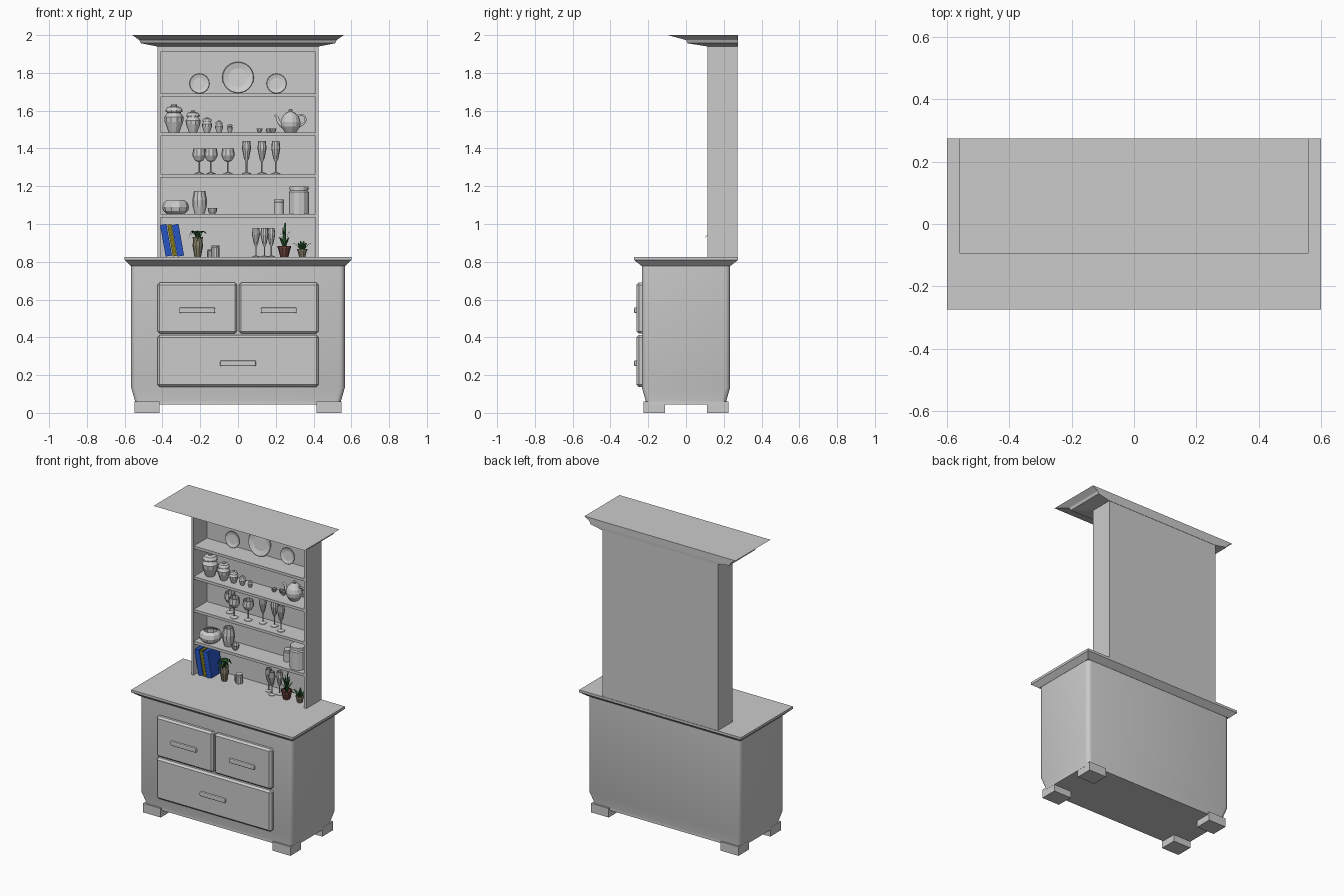
import bpy, bmesh, math
from mathutils import Vector

if "Cube" in bpy.data.objects:
    bpy.data.objects.remove(bpy.data.objects["Cube"])

def mat(name, r, g, b):
    m = bpy.data.materials.new(name)
    m.diffuse_color = (r, g, b, 1)
    m.use_nodes = True
    m.node_tree.nodes["Principled BSDF"].inputs["Base Color"].default_value = m.diffuse_color
    return m

BLUE = mat("book_blue", .02, .09, .55)
OLIVE = mat("book_olive", .2, .18, .01)
GREEN = mat("leaf_green", .02, .09, .025)
TAN = mat("pot_tan", .25, .23, .15)
CLAY = mat("pot_clay", .16, .06, .05)

def finish(name, bm, m=None, loc=(0, 0, 0), rot=(0, 0, 0), fix=True):
    if fix:
        bmesh.ops.recalc_face_normals(bm, faces=bm.faces)
    me = bpy.data.meshes.new(name)
    bm.to_mesh(me)
    bm.free()
    ob = bpy.data.objects.new(name, me)
    bpy.context.collection.objects.link(ob)
    ob.location, ob.rotation_euler = loc, rot
    if m:
        me.materials.append(m)
    return ob

def box(name, x, y, z, bevel=0, segs=1, m=None, rot=(0, 0, 0)):
    """Box from (min, max) ranges, with its origin at the centre."""
    bm = bmesh.new()
    bmesh.ops.create_cube(bm, size=1)
    bmesh.ops.scale(bm, vec=(x[1]-x[0], y[1]-y[0], z[1]-z[0]), verts=bm.verts)
    ob = finish(name, bm, m, ((x[0]+x[1])/2, (y[0]+y[1])/2, (z[0]+z[1])/2), rot)
    if bevel:
        b = ob.modifiers.new("bevel", 'BEVEL')
        b.width, b.segments = bevel, segs
    return ob

def loft(name, levels, r=0):
    """Stack of (rounded) rectangles: (half width, y min, y max, z)."""
    bm, rings = bmesh.new(), []
    for hx, y0, y1, z in levels:
        ring = []
        for i, (cx, cy) in enumerate([(hx, y1), (-hx, y1), (-hx, y0), (hx, y0)]):
            sx, sy = math.copysign(r, cx), r if cy == y1 else -r
            steps = 5 if r else 1
            for k in range(steps):
                a = math.radians(90*i + (90*k/4 if r else 0))
                ring.append(bm.verts.new((cx-sx+r*math.cos(a) if r else cx,
                                          cy-sy+r*math.sin(a) if r else cy, z)))
        rings.append(ring)
    n = len(rings[0])
    for a, b in zip(rings, rings[1:]):
        for i in range(n):
            bm.faces.new((a[i], a[(i+1) % n], b[(i+1) % n], b[i]))
    bm.faces.new(rings[0])
    bm.faces.new(rings[-1])
    return finish(name, bm)

def lathe(name, profile, loc, n=10, s=1, m=None, rot=(0, 0, 0)):
    """Turn a (radius, height) profile around z."""
    bm, rings = bmesh.new(), []
    for r, z in profile:
        rings.append([bm.verts.new((s*r*math.cos(2*math.pi*i/n), s*r*math.sin(2*math.pi*i/n), s*z))
                      for i in range(n if r else 1)])
    for a, b in zip(rings, rings[1:]):
        for i in range(n):
            j = (i+1) % n
            f = [a[i % len(a)], a[j % len(a)], b[j % len(b)], b[i % len(b)]]
            bm.faces.new(list(dict.fromkeys(f)))
    return finish(name, bm, m, loc, rot)

def tube(name, pts, radii, loc):
    cu = bpy.data.curves.new(name, 'CURVE')
    cu.dimensions, cu.bevel_depth, cu.bevel_resolution, cu.resolution_u = '3D', 1, 1, 4
    sp = cu.splines.new('BEZIER')
    sp.bezier_points.add(len(pts)-1)
    for bp, (x, z), r in zip(sp.bezier_points, pts, radii):
        bp.co, bp.radius = (x, 0, z), r
        bp.handle_left_type = bp.handle_right_type = 'AUTO'
    ob = bpy.data.objects.new(name, cu)
    bpy.context.collection.objects.link(ob)
    ob.location = loc
    cu.use_fill_caps = True

def leaves(name, loc, blades):
    """Tapered blades: (azimuth in degrees, reach, rise, droop, half width)."""
    bm = bmesh.new()
    for az, reach, rise, droop, w in blades:
        a = math.radians(az)
        d, side = Vector((math.cos(a), math.sin(a), 0)), Vector((-math.sin(a), math.cos(a), 0))
        prev = None
        for k in range(6):
            t = k/5
            p = d*(reach*t) + Vector((0, 0, rise*math.sin(t*math.pi/2) - droop*t*t))
            h = w*(math.sin(math.pi*(.25+.75*t)) + .02)
            row = [bm.verts.new(p-side*h), bm.verts.new(p-Vector((0, 0, h*.4))), bm.verts.new(p+side*h)]
            if prev:
                for i in (0, 1):
                    bm.faces.new((prev[i], prev[i+1], row[i+1], row[i]))
            prev = row
    finish(name, bm, GREEN, loc, fix=False)

# Base cabinet with rounded corners, feet and counter
body = loft("cabinet_body", [(.548, -.216, .216, .045), (.546, -.214, .214, .065),
                             (.566, -.234, .234, .135), (.566, -.234, .234, .79)], r=.028)
bpy.context.view_layer.objects.active = body
body.select_set(True)
bpy.ops.object.shade_smooth_by_angle(angle=math.radians(35))
body.select_set(False)
for sx in (-1, 1):
    for sy in (-1, 1):
        box("foot", sorted((sx*.415, sx*.547)), sorted((sy*.112, sy*.226)), (0, .06))
loft("counter", [(.567, -.235, .235, .778), (.596, -.271, .271, .806),
                 (.6, -.275, .275, .809), (.6, -.275, .275, .825)])

# Drawers with bar handles
for x, z in [((-.427, -.005), (.42, .69)), ((.005, .427), (.42, .69)), ((-.427, .427), (.137, .412))]:
    box("drawer_front", x, (-.262, -.22), z, .012)
    cx, cz = sum(x)/2, sum(z)/2 - .012
    box("drawer_handle", (cx-.095, cx+.095), (-.275, -.255), (cz-.015, cz+.015), .007, 2)

# Hutch shell, shelves and crown
box("hutch_back", (-.427, .427), (.257, .272), (.82, 1.945))
for x in ((-.427, -.41), (.41, .427)):
    box("hutch_side", x, (.115, .26), (.82, 1.945))
box("hutch_top", (-.412, .412), (.115, .26), (1.91, 1.945))
SH = [1.69, 1.485, 1.265, 1.052]
for z in SH:
    box("shelf", (-.412, .412), (.118, .26), (z-.018, z))
loft("crown", [(.43, .112, .274, 1.94), (.515, .008, .275, 1.957),
               (.523, 0, .275, 1.974), (.56, -.095, .275, 2.0)])

# Plates leaning on the back
for x, r in [(-.204, .053), (0, .084), (.204, .053)]:
    lathe("plate", [(0, 0), (.6, 0), (1, .13), (.96, .17), (.88, .14), (.6, .06), (0, .06)],
          (x, .24, SH[0]+r), 24, r, rot=(math.radians(83), 0, 0))

# Lidded jars in falling sizes
JAR = [(0, 0), (.19, 0), (.22, .08), (.33, .38), (.34, .55), (.25, .68), (.25, .72), (.31, .73),
       (.31, .8), (.24, .9), (.1, .94), (.1, 1), (0, 1)]
for x, h in [(-.339, .148), (-.238, .115), (-.164, .08), (-.1, .062), (-.043, .045)]:
    lathe("lidded_jar", JAR, (x, .19, SH[1]), 10, h)

# Teapot and small cups
P = (.278, .2, SH[1])
lathe("teapot_body", [(0, 0), (.03, 0), (.034, .006), (.05, .03), (.053, .055), (.045, .08), (.032, .096),
                      (.028, .102), (.01, .11), (.012, .118), (.008, .124), (0, .125)], P, 14)
tube("teapot_spout", [(-.04, .035), (-.062, .055), (-.07, .08), (-.083, .092)], [.017, .011, .008, .007], P)
tube("teapot_handle", [(.035, .088), (.068, .09), (.078, .06), (.045, .03)], [.006]*4, P)
CUP = [(0, 0), (.5, 0), (.85, .5), (1, 1.3), (.9, 1.3), (.7, .5), (0, .2)]
for x, y in [(.114, .22), (.163, .23), (.187, .215)]:
    lathe("tea_cup", CUP, (x, y, SH[1]), 10, .016)

# Stemware
GOBLET = [(0, 0), (.025, 0), (.024, .004), (.004, .01), (.004, .062), (.022, .072), (.036, .098),
          (.031, .135), (.028, .135), (.032, .098), (.018, .076), (0, .072)]
FLUTE = [(0, 0), (.024, 0), (.023, .004), (.004, .01), (.004, .062), (.013, .08), (.024, .135),
         (.02, .175), (.018, .175), (.021, .135), (.01, .084), (0, .08)]
for x, y in [(-.206, .21), (-.143, .165), (-.053, .185)]:
    lathe("wine_glass", GOBLET, (x, y, SH[2]), 10)
for x, y in [(.045, .2), (.127, .205), (.2, .17)]:
    lathe("tall_flute", FLUTE, (x, y, SH[2]), 10)
for x, y in [(.095, .19), (.14, .16), (.176, .19)]:
    lathe("short_flute", FLUTE, (x, y, .825), 10, .88)

# Pots and canisters
lathe("squat_pot", [(0, 0), (.045, 0), (.066, .018), (.071, .038), (.064, .06), (.045, .075),
                    (.04, .075), (.058, .055), (.058, .02), (0, .012)], (-.33, .18, SH[3]), 10)
lathe("tall_vase", [(0, 0), (.026, 0), (.037, .04), (.039, .075), (.03, .122), (.025, .122),
                    (.033, .075), (.022, .01), (0, .01)], (-.203, .19, SH[3]), 10)
lathe("small_bowl", CUP, (-.135, .165, SH[3]), 10, .026)
CAN = [(0, 0), (.053, 0), (.053, .118), (.046, .125), (.046, .128), (.05, .129), (.05, .147), (0, .147)]
lathe("canister", CAN, (.322, .18, SH[3]), 12)
lathe("canister", CAN, (.217, .22, SH[3]), 12, .52)
for x, y, s in [(-.148, .2, .28), (-.12, .185, .42)]:
    lathe("canister", CAN, (x, y, .825), 10, s)

# Leaning books
for x, w, m in [(-.381, .034, BLUE), (-.349, .022, OLIVE), (-.318, .036, BLUE)]:
    box("book", (x-w/2, x+w/2), (.128, .245), (.829, .999), m=m, rot=(0, math.radians(-10), 0))

# Potted plants
POT = [(0, 0), (.6, 0), (.92, 1.3), (1, 1.3), (1, 1.6), (.88, 1.6), (.82, 1.35), (0, 1.3)]
lathe("vase_pot", [(0, 0), (.017, 0), (.028, .06), (.024, .09), (.029, .105), (.024, .105), (0, .09)],
      (-.213, .16, .825), 10, m=TAN)
leaves("drooping_leaves", (-.213, .16, .92),
       [(az, .05, .1 if i % 2 else .075, .1 if i % 2 else .05, .013)
        for i, az in enumerate((10, 75, 130, 190, 245, 290, 330))] + [(270, .068, .07, .08, .013)])
lathe("clay_pot", POT, (.245, .165, .825), 10, .036, CLAY)
leaves("spiky_leaves", (.245, .165, .87), [(az, .03+.012*(i % 2), .09 - .03*(i % 2), 0, .009)
                                           for i, az in enumerate(range(0, 360, 45))]
       + [(60, .012, .14, 0, .009), (200, .012, .11, 0, .009)])
lathe("bowl_pot", POT, (.34, .17, .825), 10, .027, TAN)
leaves("spreading_leaves", (.34, .17, .85), [(az, .05, .05, 0, .01) for az in range(0, 360, 60)]
       + [(120, .02, .06, 0, .008), (300, .02, .06, 0, .008)])
